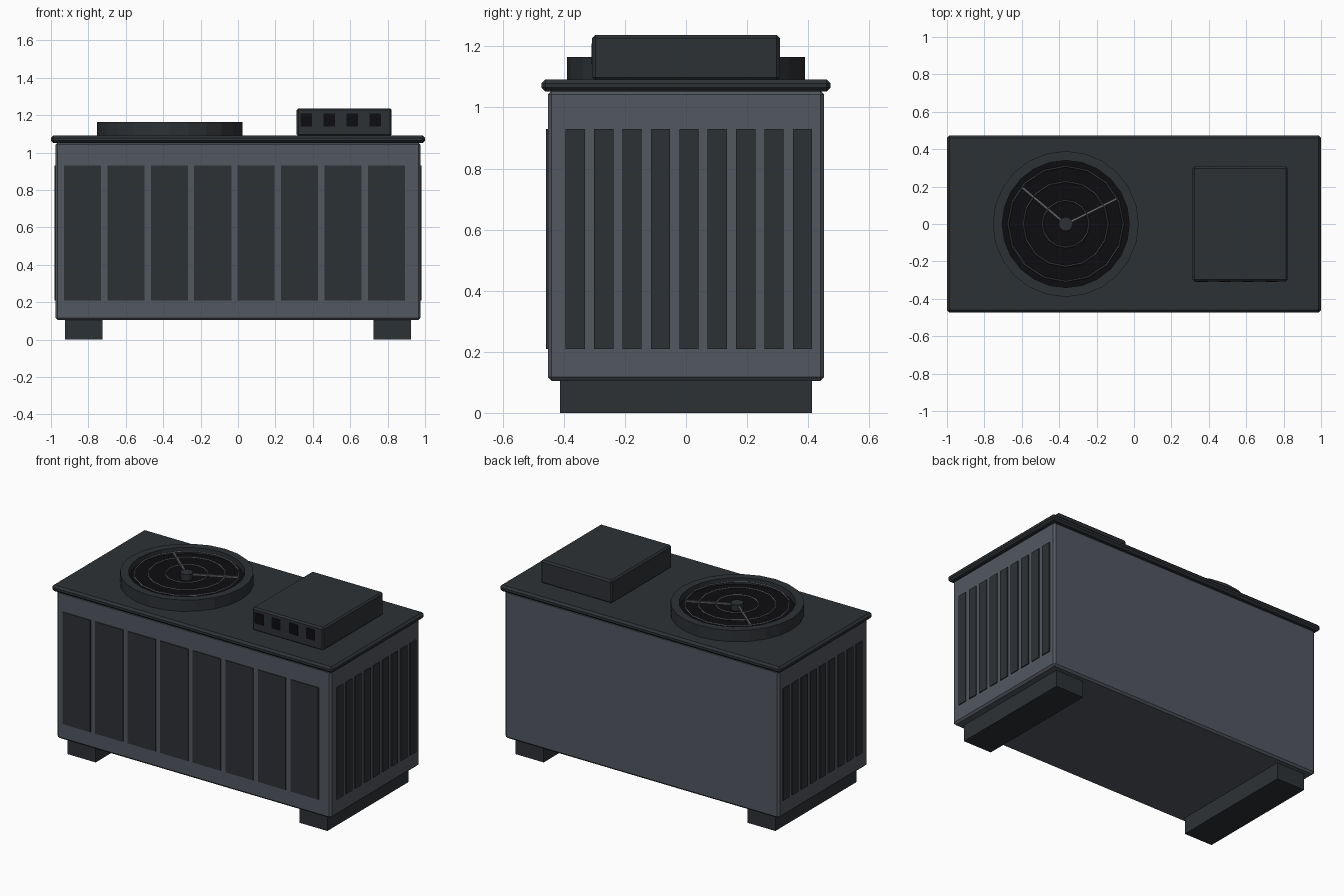
import bpy, bmesh, math
from mathutils import Matrix

if "Cube" in bpy.data.objects:
    bpy.data.objects.remove(bpy.data.objects["Cube"])


def material(name, rgb):
    m = bpy.data.materials.new(name)
    m.diffuse_color = (*rgb, 1)
    m.use_nodes = True
    m.node_tree.nodes["Principled BSDF"].inputs["Base Color"].default_value = m.diffuse_color
    return m


BODY = material("body_grey", (0.085, 0.095, 0.115))
DARK = material("dark_grey", (0.027, 0.031, 0.036))
BLACK = material("black", (0.004, 0.004, 0.005))
METAL = material("grille_grey", (0.12, 0.125, 0.135))


def finish(name, bm, mat):
    mesh = bpy.data.meshes.new(name)
    bm.to_mesh(mesh)
    bm.free()
    mesh.materials.append(mat)
    obj = bpy.data.objects.new(name, mesh)
    bpy.context.collection.objects.link(obj)
    return obj


def add_box(bm, lo, hi):
    size = [b - a for a, b in zip(lo, hi)]
    mid = [(a + b) / 2 for a, b in zip(lo, hi)]
    bmesh.ops.create_cube(bm, size=1, matrix=Matrix.Translation(mid) @ Matrix.Diagonal((*size, 1)))


def boxes(name, spans, mat, bevel=0):
    bm = bmesh.new()
    for lo, hi in spans:
        add_box(bm, lo, hi)
    if bevel:
        bmesh.ops.bevel(bm, geom=bm.edges[:], offset=bevel, segments=1, affect='EDGES')
    return finish(name, bm, mat)


def lathe(name, profile, sides, mat, closed=True):
    # Revolve an (r, z) profile around the fan axis
    bm = bmesh.new()
    rings = []
    for r, z in profile:
        rings.append([bm.verts.new((FAN_X + r * math.cos(2 * math.pi * i / sides),
                                    r * math.sin(2 * math.pi * i / sides), z)) for i in range(sides)])
    n = len(rings)
    for k in range(n if closed else n - 1):
        a, b = rings[k], rings[(k + 1) % n]
        for i in range(sides):
            j = (i + 1) % sides
            bm.faces.new((a[i], a[j], b[j], b[i]))
    if not closed:
        bm.faces.new(rings[0])
        bm.faces.new(rings[-1])
    bmesh.ops.recalc_face_normals(bm, faces=bm.faces)
    return finish(name, bm, mat)


FAN_X = -0.365

# Cabinet, lid and feet
boxes("cabinet", [((-0.976, -0.452, 0.105), (0.976, 0.452, 1.055))], BODY, 0.012)
boxes("lid", [((-1, -0.473, 1.052), (1, 0.473, 1.092))], DARK, 0.013)
for s, side in ((-1, "left"), (1, "right")):
    boxes(side + "_foot", [((s * 0.825 - 0.1, -0.412, 0), (s * 0.825 + 0.1, 0.412, 0.115))], DARK)

# Front panels
boxes("front_panels", [((-0.93 + 0.232 * i, -0.458, 0.21), (-0.732 + 0.232 * i, -0.44, 0.93))
                       for i in range(8)], DARK)

# Side louvres
for s, side in ((-1, "left"), (1, "right")):
    boxes(side + "_louvres", [((s * 0.972 - 0.01, -0.394 + 0.093 * i, 0.21),
                               (s * 0.972 + 0.01, -0.331 + 0.093 * i, 0.93))
                              for i in range(9)], DARK)

# Fan shroud with dark recess
lathe("fan_shroud", [(0.39, 1.085), (0.39, 1.165), (0.34, 1.165), (0.34, 1.085)], 24, DARK)
lathe("fan_recess", [(0.342, 1.088), (0.342, 1.125)], 24, BLACK, closed=False)

# Grille rings, hub and spokes
for k, r in enumerate((0.125, 0.227, 0.308)):
    w = 0.005
    lathe(f"grille_ring_{k + 1}", [(r + w, 1.155), (r, 1.155 + w), (r - w, 1.155), (r, 1.155 - w)],
          16, METAL)
lathe("fan_hub", [(0.038, 1.12), (0.038, 1.165)], 12, DARK, closed=False)
for k, angle in enumerate((26.5, 140)):
    spoke = boxes(f"grille_spoke_{k + 1}", [((0, -0.006, -0.006), (0.308, 0.006, 0.006))], METAL)
    spoke.location = (FAN_X, 0, 1.152)
    spoke.rotation_euler.z = math.radians(angle)

# Vent box with front openings
boxes("vent_box", [((0.314, -0.307, 1.088), (0.822, 0.307, 1.237))], DARK, 0.01)
boxes("vent_openings", [((0.333 + 0.123 * i, -0.31, 1.14), (0.396 + 0.123 * i, -0.29, 1.21))
                        for i in range(4)], BLACK)
